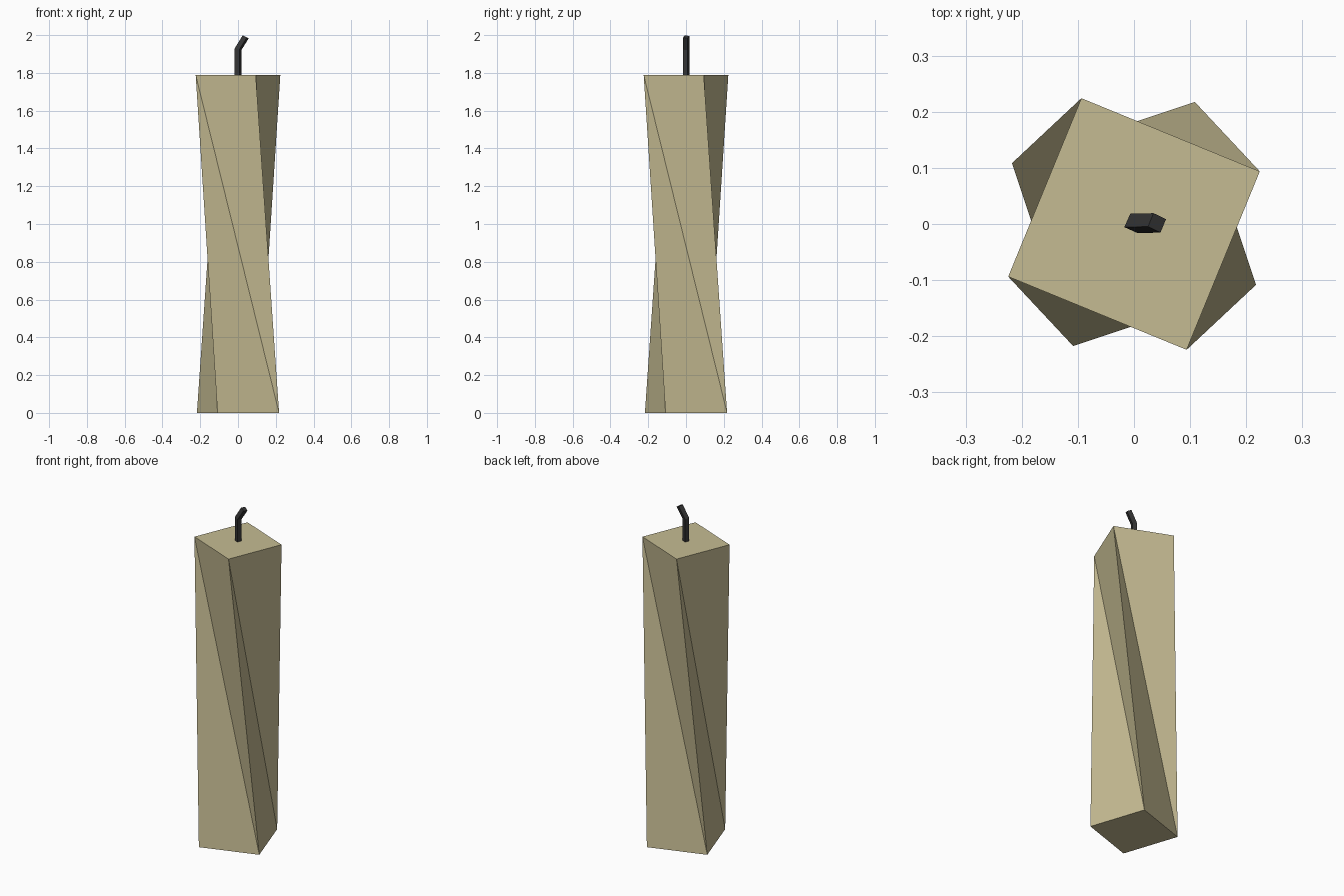
import bpy, bmesh, math

if "Cube" in bpy.data.objects:
    bpy.data.objects.remove(bpy.data.objects["Cube"])


def ring(bm, cx, cy, cz, r, angle, tilt=0.0, squash=1.0):
    """Four corners around a centre, optionally sloping down towards +x."""
    out = []
    for i in range(4):
        a = math.radians(angle + 90 * i)
        dx, dy = r * math.cos(a) * squash, r * math.sin(a)
        out.append(bm.verts.new((cx + dx, cy + dy, cz - tilt * dx)))
    return out


def finish(bm, name, color):
    bmesh.ops.recalc_face_normals(bm, faces=bm.faces[:])
    me = bpy.data.meshes.new(name)
    bm.to_mesh(me)
    bm.free()
    mat = bpy.data.materials.new(name + "_material")
    mat.diffuse_color = color
    mat.use_nodes = True
    mat.node_tree.nodes["Principled BSDF"].inputs["Base Color"].default_value = mat.diffuse_color
    me.materials.append(mat)
    ob = bpy.data.objects.new(name, me)
    bpy.context.collection.objects.link(ob)
    return ob


# twisted square candle body, each side split along its inward diagonal
bm = bmesh.new()
low = ring(bm, 0, 0, 0, 0.243, 63.5)
top = ring(bm, 0, 0, 1.79, 0.243, 22.7)
bm.faces.new(low[::-1])
bm.faces.new(top)
for i in range(4):
    j = (i + 1) % 4
    bm.faces.new((low[i], low[j], top[i]))
    bm.faces.new((top[i], low[j], top[j]))
finish(bm, "candle_body", (0.56, 0.50, 0.29, 1))

# bent square wick
bm = bmesh.new()
rings = [ring(bm, 0, 0.001, 1.785, 0.0185, 21),
         ring(bm, 0, 0.001, 1.925, 0.0185, 21, 0.28),
         ring(bm, 0.041, 0.002, 1.991, 0.0185, 21, 0.5, 0.93)]
bm.faces.new(rings[0][::-1])
bm.faces.new(rings[-1])
for a, b in zip(rings, rings[1:]):
    for i in range(4):
        j = (i + 1) % 4
        bm.faces.new((a[i], a[j], b[j], b[i]))
finish(bm, "wick", (0.035, 0.035, 0.035, 1))
